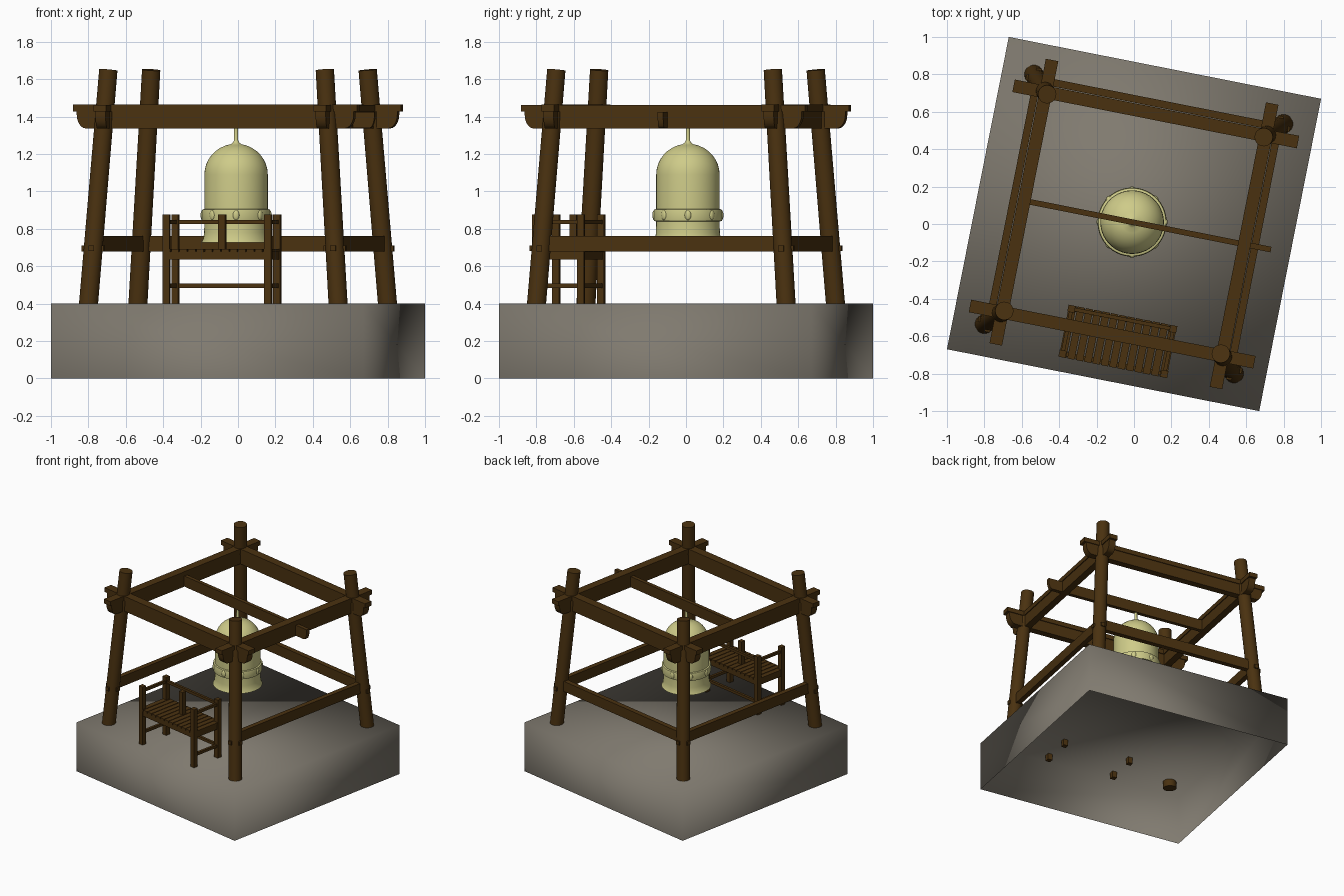
import bpy, bmesh, math
from mathutils import Matrix, Vector

if "Cube" in bpy.data.objects:
    bpy.data.objects.remove(bpy.data.objects["Cube"])

TURN = Matrix.Rotation(math.radians(-11.2), 4, 'Z')   # whole shelter is turned a little


def material(name, col):
    m = bpy.data.materials.new(name)
    m.diffuse_color = (*col, 1)
    m.use_nodes = True
    m.node_tree.nodes["Principled BSDF"].inputs["Base Color"].default_value = m.diffuse_color
    return m


WOOD = material("dark_wood", (0.068, 0.031, 0.005))
BRONZE = material("pale_bronze", (0.62, 0.60, 0.25))
STONE = material("grey_stone", (0.215, 0.195, 0.16))


def finish(name, bm, mat, smooth=None):
    bmesh.ops.recalc_face_normals(bm, faces=bm.faces)
    bm.transform(TURN)
    me = bpy.data.meshes.new(name)
    bm.to_mesh(me)
    bm.free()
    me.materials.append(mat)
    ob = bpy.data.objects.new(name, me)
    bpy.context.collection.objects.link(ob)
    if smooth is not None:
        bpy.context.view_layer.objects.active = ob
        ob.select_set(True)
        bpy.ops.object.shade_smooth_by_angle(angle=math.radians(smooth))
        ob.select_set(False)
    return ob


def add_box(bm, lo, hi):
    lo, hi = Vector(lo), Vector(hi)
    size = hi - lo
    m = Matrix.Translation((lo + hi) / 2) @ Matrix.Diagonal((*size, 1))
    bmesh.ops.create_cube(bm, size=1, matrix=m)


def box(name, lo, hi, mat=WOOD):
    bm = bmesh.new()
    add_box(bm, lo, hi)
    return finish(name, bm, mat)


def beam(name, start, end, offset, width, z0, z1, along_x, curve=0.05):
    """Beam with rounded lower ends: side profile extruded across its width."""
    prof = [(start, z1)]
    arc = [i * math.pi / 10 for i in range(6)]
    h = (z1 - z0) * 0.8
    prof += [(start + curve * (1 - math.cos(a)), z0 + h * (1 - math.sin(a))) for a in arc]
    prof += [(end - curve * (1 - math.cos(a)), z0 + h * (1 - math.sin(a))) for a in reversed(arc)]
    prof.append((end, z1))
    bm = bmesh.new()

    def pt(l, w, z):
        return (l, w, z) if along_x else (w, l, z)
    face = bm.faces.new([bm.verts.new(pt(l, offset - width / 2, z)) for l, z in prof])
    ext = bmesh.ops.extrude_face_region(bm, geom=[face])
    verts = [g for g in ext["geom"] if isinstance(g, bmesh.types.BMVert)]
    bmesh.ops.translate(bm, verts=verts, vec=pt(0, width, 0))
    return finish(name, bm, WOOD, 30)


# Stone platform, open underneath, softly shaded
bm = bmesh.new()
add_box(bm, (-0.851, -0.851, 0), (0.851, 0.851, 0.4))
bm.normal_update()
bmesh.ops.delete(bm, geom=[f for f in bm.faces if f.normal.z < -0.9], context='FACES_ONLY')
platform = finish("stone_platform", bm, STONE)
platform.data.shade_smooth()


# Leaning corner posts with peg ends
def post_half(z):
    return 0.68 - 0.09 * (z - 0.4) / 1.25


for sx, sy, label in ((-1, -1, "front_left"), (1, -1, "front_right"),
                      (-1, 1, "back_left"), (1, 1, "back_right")):
    a = Vector((sx * post_half(0.35), sy * post_half(0.35), 0.35))
    b = Vector((sx * post_half(1.65), sy * post_half(1.65), 1.65))
    d = b - a
    m = Matrix.Translation((a + b) / 2) @ d.to_track_quat('Z', 'Y').to_matrix().to_4x4()
    bm = bmesh.new()
    bmesh.ops.create_cone(bm, cap_ends=True, segments=24, radius1=0.051, radius2=0.049,
                          depth=d.length, matrix=m)
    finish(label + "_post", bm, WOOD, 40)
    c = post_half(0.695)
    bm = bmesh.new()
    x, y = sx * c, sy * c
    add_box(bm, (x - 0.06, y - 0.015, 0.68), (x + 0.06, y + 0.015, 0.71))
    add_box(bm, (x - 0.015, y - 0.06, 0.681), (x + 0.015, y + 0.06, 0.711))
    finish(label + "_pegs", bm, WOOD)

# Top frame: rounded beams with flat caps
for along_x, sides in ((True, ("front", "back")), (False, ("left", "right"))):
    for s, side in zip((-1, 1), sides):
        o = s * 0.6
        dz = 0 if along_x else -0.001
        beam(side + "_top_beam", -0.755, 0.755, o, 0.055, 1.337 + dz, 1.43 + dz, along_x)
        lo, hi = (-0.775, o - 0.034, 1.428 + dz), (0.775, o + 0.034, 1.464 + dz)
        if not along_x:
            lo, hi = (lo[1], lo[0], lo[2]), (hi[1], hi[0], hi[2])
        box(side + "_top_cap", lo, hi)

# Thin beam that carries the bell
beam("bell_beam", -0.59, 0.745, 0.008, 0.03, 1.338, 1.425, True, 0.03)

# Lower rails on three sides, front left open
c = post_half(0.72)
box("left_rail", (-c - 0.02, -c, 0.68), (-c + 0.02, c, 0.763))
box("right_rail", (c - 0.02, -c, 0.68), (c + 0.02, c, 0.763))
box("back_rail", (-c, c - 0.02, 0.68), (c, c + 0.02, 0.763))

# Bell: lathed outline with hollow inside
BX, BY = -0.012, 0.008
outer = [(0.185, 0.727), (0.176, 0.745), (0.171, 0.78), (0.17, 0.84), (0.181, 0.842),
         (0.183, 0.85), (0.183, 0.895), (0.181, 0.903), (0.17, 0.906), (0.17, 1.09)]
outer += [(0.17 * math.cos(t), 1.09 + 0.165 * math.sin(t))
          for t in (math.radians(a) for a in range(10, 81, 10))]
outer += [(0.016, 1.262), (0.011, 1.275), (0.01, 1.345), (0, 1.345)]
inner = [(0, 1.235)] + [(0.155 * math.cos(t), 1.09 + 0.145 * math.sin(t))
                        for t in (math.radians(a) for a in range(80, -1, -16))]
inner += [(0.155, 0.78), (0.172, 0.727)]
prof = inner + outer
bm = bmesh.new()
vs = [bm.verts.new((BX + r, BY, z)) for r, z in prof]
edges = [bm.edges.new((p, q)) for p, q in zip(vs, vs[1:] + vs[:1]) if q is not vs[0] or p is not vs[-1]]
bmesh.ops.spin(bm, geom=vs + edges, cent=(BX, BY, 0), axis=(0, 0, 1),
               angle=math.tau, steps=48, use_duplicate=False)
bmesh.ops.remove_doubles(bm, verts=bm.verts, dist=0.0005)
finish("bell", bm, BRONZE, 40)

# Oval studs around the bell band
bm = bmesh.new()
for i in range(8):
    ang = i * math.tau / 8 - math.radians(78.8)
    m = (Matrix.Translation((BX + 0.181 * math.cos(ang), BY + 0.181 * math.sin(ang), 0.873))
         @ Matrix.Rotation(ang, 4, 'Z') @ Matrix.Diagonal((0.009, 0.018, 0.026, 1)))
    bmesh.ops.create_uvsphere(bm, u_segments=12, v_segments=8, radius=1, matrix=m)
finish("bell_studs", bm, BRONZE, 60)

# Bench: legs, aprons, stretchers, arm and back rails, slatted seat
X0, X1, Y0, Y1, H = -0.24, 0.315, -0.755, -0.51, 0.019
for x, lx in ((X0, "left"), (X1, "right")):
    for y, ly in ((Y0, "front"), (Y1, "back")):
        box(f"bench_{ly}_{lx}_leg", (x - H, y - H, 0.35), (x + H, y + H, 0.877))
    for part, z0, z1, t in (("apron", 0.636, 0.678, 0.012), ("stretcher", 0.485, 0.507, 0.01),
                            ("arm_rail", 0.825, 0.847, 0.01)):
        box(f"bench_{lx}_{part}", (x - t, Y0, z0), (x + t, Y1, z1))
box("bench_front_apron", (X0, Y0 - 0.012, 0.636), (X1, Y0 + 0.012, 0.678))
box("bench_back_apron", (X0, Y1 - 0.012, 0.636), (X1, Y1 + 0.012, 0.678))
box("bench_back_stretcher", (X0, Y1 - 0.01, 0.485), (X1, Y1 + 0.01, 0.507))
box("bench_back_rail", (X0, Y1 - 0.01, 0.825), (X1, Y1 + 0.01, 0.847))
box("bench_middle_post", (0.016, -0.625, 0.67), (0.054, -0.587, 0.877))
bm = bmesh.new()
N = 13
pitch = (X1 - X0 + 2 * H) / N
for i in range(N):
    x = X0 - H + i * pitch
    add_box(bm, (x + 0.003, Y0 - H, 0.676), (x + pitch - 0.003, Y1 + H, 0.692))
finish("bench_seat_slats", bm, WOOD)
